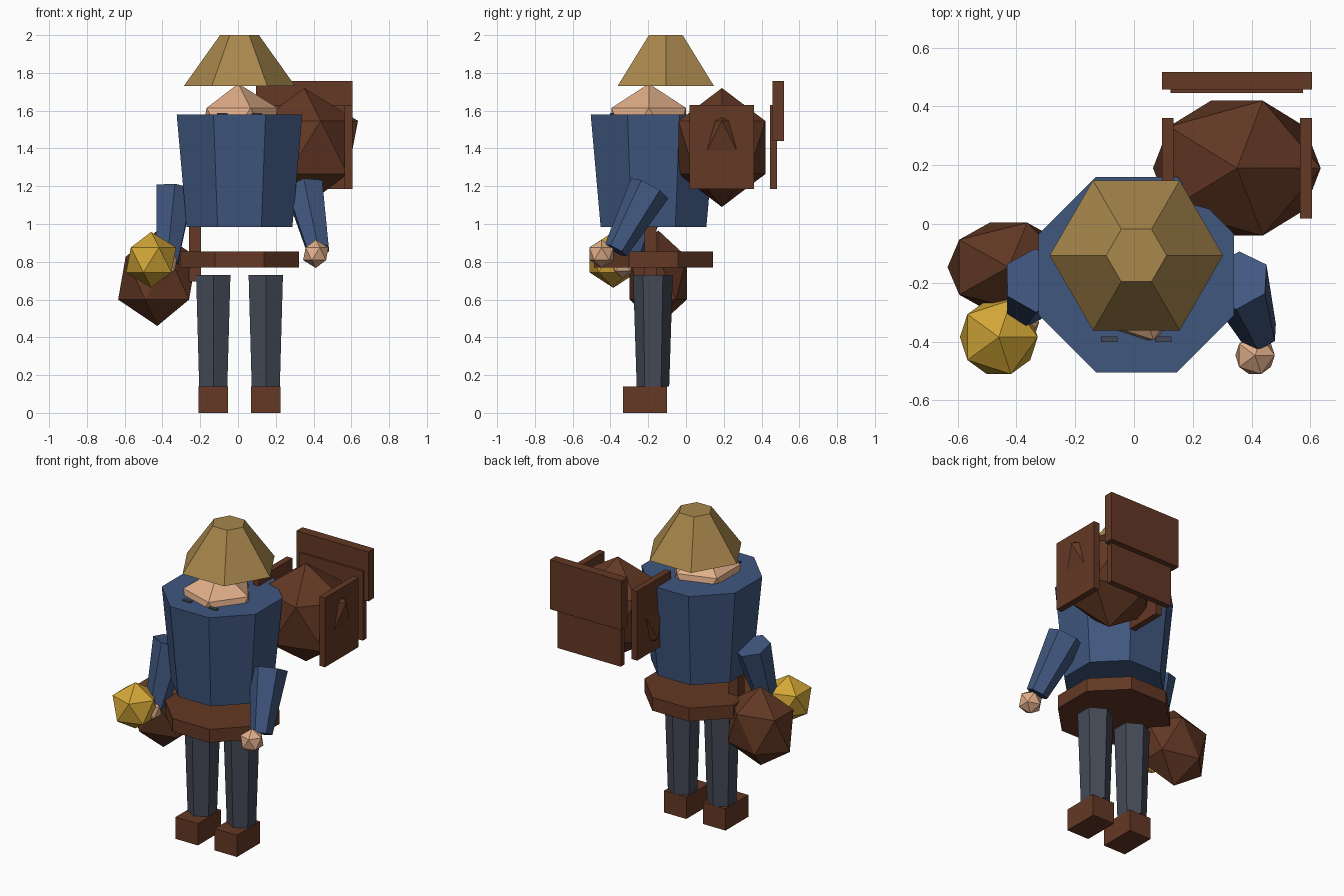
import bpy
import math
from mathutils import Vector

if "Cube" in bpy.data.objects:
    bpy.data.objects.remove(bpy.data.objects["Cube"], do_unlink=True)


def material(name, r, g, b):
    """Flat material from 8-bit sRGB values."""
    colour = [((c / 255 + 0.055) / 1.055) ** 2.4 for c in (r, g, b)] + [1]
    mat = bpy.data.materials.new(name)
    mat.use_nodes = True
    mat.diffuse_color = colour
    mat.node_tree.nodes["Principled BSDF"].inputs["Base Color"].default_value = colour
    return mat


BROWN = material("brown leather", 99, 56, 36)
BLUE = material("blue cloth", 64, 87, 127)
STRAW = material("straw", 168, 135, 76)
SKIN = material("skin", 224, 174, 137)
CHARCOAL = material("charcoal cloth", 68, 73, 86)
GOLD = material("gold", 210, 166, 55)


def finish(name, mat):
    obj = bpy.context.object
    obj.name = name
    obj.data.materials.append(mat)
    return obj


def box(name, mat, x, y, z):
    """Box from its (min, max) range on each axis."""
    ranges = (x, y, z)
    bpy.ops.mesh.primitive_cube_add(size=1, location=[(a + b) / 2 for a, b in ranges])
    obj = finish(name, mat)
    obj.scale = [b - a for a, b in ranges]
    return obj


def ball(name, mat, centre, radii):
    bpy.ops.mesh.primitive_ico_sphere_add(subdivisions=1, radius=1, location=centre)
    obj = finish(name, mat)
    obj.scale = radii
    return obj


def taper(name, mat, sides, bottom, top, r_bottom, r_top, turn=0):
    """Tapered prism running from the bottom point to the top point."""
    a, b = Vector(bottom), Vector(top)
    axis = b - a
    bpy.ops.mesh.primitive_cone_add(vertices=sides, radius1=r_bottom, radius2=r_top,
                                    depth=axis.length, location=(a + b) / 2)
    obj = finish(name, mat)
    if turn:
        obj.rotation_euler.z = turn
    else:
        tilt = Vector((0, 0, 1)).rotation_difference(axis)
        obj.rotation_euler = tilt.to_euler()
    return obj


MID_X, MID_Y = 0.008, -0.172

# Head, hat and eyes
ball("head", SKIN, (0.002, -0.197, 1.511), [0.232] * 3)
taper("hat", STRAW, 6, (MID_X, -0.107, 1.73), (MID_X, -0.107, 2), 0.295, 0.103, math.pi / 6)
for side, s in (("left", 1), ("right", -1)):
    x = MID_X + s * 0.092
    box(side + "_eye", CHARCOAL, (x - 0.028, x + 0.028), (-0.402, -0.382), (1.55, 1.588))

# Torso and belt
eighth = math.pi / 8
taper("torso", BLUE, 8, (MID_X, MID_Y, 0.985), (MID_X, MID_Y, 1.58), 0.303, 0.36, eighth)
taper("belt", BROWN, 8, (MID_X, MID_Y, 0.77), (MID_X, MID_Y, 0.855), 0.342, 0.342, eighth)

# Legs and boots
for side, s in (("left", 1), ("right", -1)):
    x = MID_X + s * 0.139
    taper(side + "_leg", CHARCOAL, 6, (x, -0.175, 0.14), (x, -0.175, 0.73), 0.086, 0.105)
    box(side + "_boot", BROWN, (x - 0.079, x + 0.079), (-0.333, -0.1), (0, 0.14))

# Arms and hands
taper("left_arm", BLUE, 6, (0.425, -0.372, 0.86), (0.353, -0.192, 1.188), 0.066, 0.112)
ball("left_hand", SKIN, (0.412, -0.447, 0.842), [0.075] * 3)
taper("right_arm", BLUE, 6, (-0.375, -0.292, 0.8), (-0.335, -0.192, 1.185), 0.066, 0.112)
ball("right_hand", SKIN, (-0.39, -0.335, 0.785), [0.075] * 3)

# Gold nugget, hip pouch and its strap
ball("gold_nugget", GOLD, (-0.46, -0.385, 0.81), [0.148] * 3)
ball("hip_pouch", BROWN, (-0.427, -0.147, 0.713), (0.232, 0.178, 0.253))
box("pouch_strap", BROWN, (-0.26, -0.195), (-0.22, -0.155), (0.695, 1.1))

# Back pack: sack between boards
ball("pack_sack", BROWN, (0.35, 0.19, 1.405), (0.319, 0.27, 0.315))
for side, x in (("left", 0.585), ("right", 0.115)):
    box(side + "_pack_board", BROWN, (x - 0.02, x + 0.02), (0.018, 0.36), (1.185, 1.63))
box("lower_back_board", BROWN, (0.125, 0.575), (0.445, 0.483), (1.185, 1.63))
box("upper_back_board", BROWN, (0.095, 0.605), (0.458, 0.518), (1.44, 1.757))
